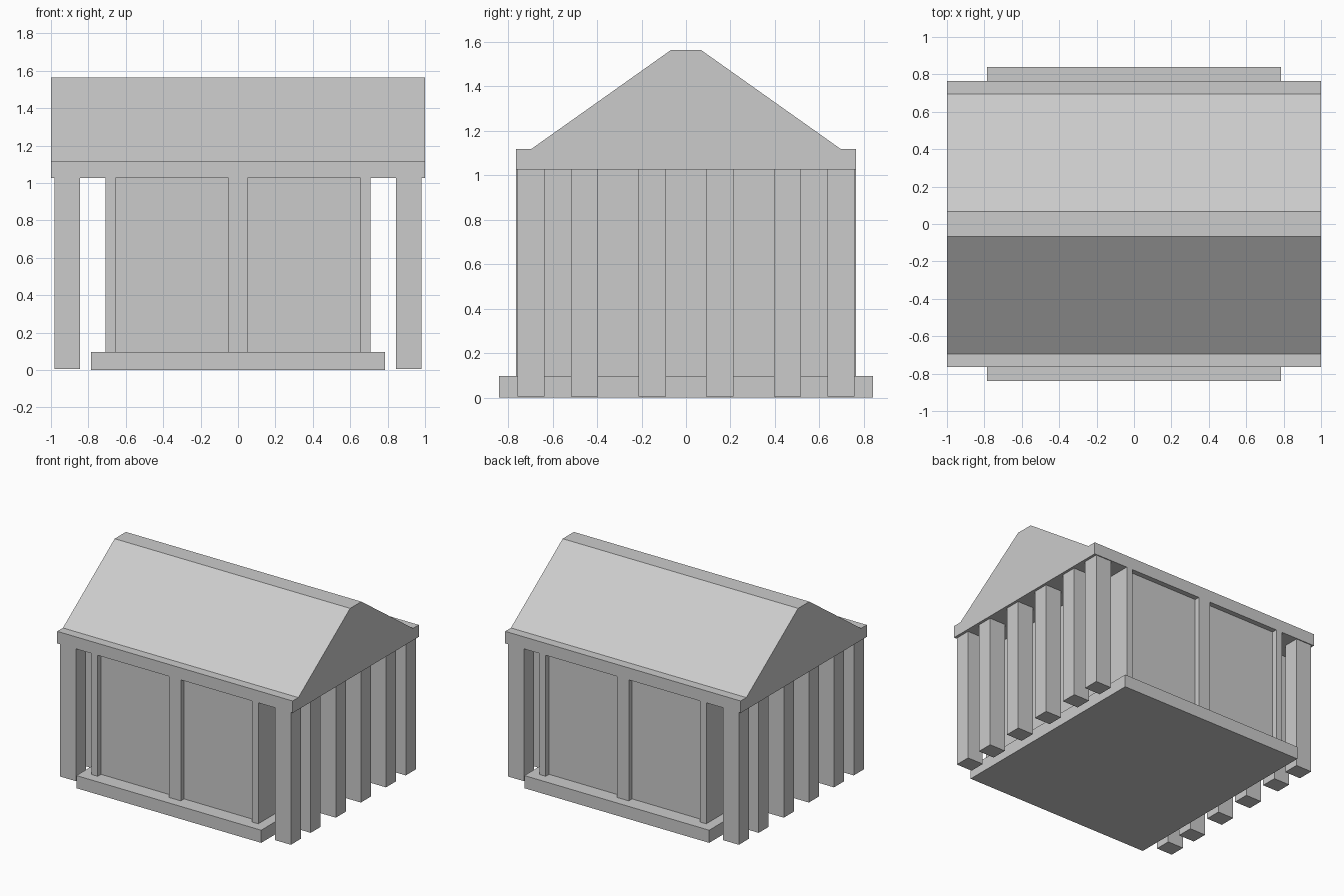
import bpy
import bmesh

if "Cube" in bpy.data.objects:
    bpy.data.objects.remove(bpy.data.objects["Cube"], do_unlink=True)

# Single stone colour
stone = bpy.data.materials.new("light grey stone")
stone.use_nodes = True
colour = (0.6, 0.6, 0.6, 1)
stone.diffuse_color = colour
stone.node_tree.nodes["Principled BSDF"].inputs["Base Color"].default_value = colour


def extrude_profile(name, outline, start, end, axis):
    """Extrude a 2D outline along x (outline is y, z) or along z (outline is x, y)."""
    bm = bmesh.new()
    place = (lambda p: (start, *p)) if axis == "x" else (lambda p: (*p, start))
    face = bm.faces.new([bm.verts.new(place(p)) for p in outline])
    grown = bmesh.ops.extrude_face_region(bm, geom=[face])["geom"]
    shift = (end - start, 0, 0) if axis == "x" else (0, 0, end - start)
    bmesh.ops.translate(bm, vec=shift,
                        verts=[g for g in grown if isinstance(g, bmesh.types.BMVert)])
    bmesh.ops.recalc_face_normals(bm, faces=bm.faces)
    mesh = bpy.data.meshes.new(name)
    bm.to_mesh(mesh)
    bm.free()
    mesh.materials.append(stone)
    obj = bpy.data.objects.new(name, mesh)
    bpy.context.collection.objects.link(obj)
    return obj


def block(name, x0, x1, y0, y1, z0, z1):
    return extrude_profile(name, [(x0, y0), (x1, y0), (x1, y1), (x0, y1)], z0, z1, "z")


BASE_TOP, EAVE = 0.097, 1.026
WALL_X, ROOF_Y, PANEL_Y = 0.708, 0.765, 0.725

# Base slab
block("base_slab", -0.785, 0.785, -0.84, 0.84, 0, BASE_TOP)

# Hall walls with two recessed panels at the front and at the back
half = [(WALL_X, -ROOF_Y), (0.656, -ROOF_Y), (0.656, -PANEL_Y),
        (0.05, -PANEL_Y), (0.05, -ROOF_Y)]
front = half + [(-x, y) for x, y in reversed(half)]
back = [(-x, -y) for x, y in front]
extrude_profile("hall_walls", front + back, BASE_TOP, EAVE, "z")

# Roof with eaves, gables and a flat ridge
side = [(ROOF_Y, EAVE), (ROOF_Y, 1.118), (0.696, 1.118), (0.068, 1.563)]
extrude_profile("roof", side + [(-y, z) for y, z in reversed(side)], -1, 1, "x")

# Rows of square columns along both sides
for side_name, sx in (("left", 1), ("right", -1)):
    number = 0
    for sy in (-1, 1):
        for y in (0.152, 0.457, 0.697):
            number += 1
            cx, cy = sx * 0.913, sy * y
            block(f"{side_name}_column_{number}", cx - 0.067, cx + 0.067,
                  cy - 0.061, cy + 0.061, 0.006, EAVE)
